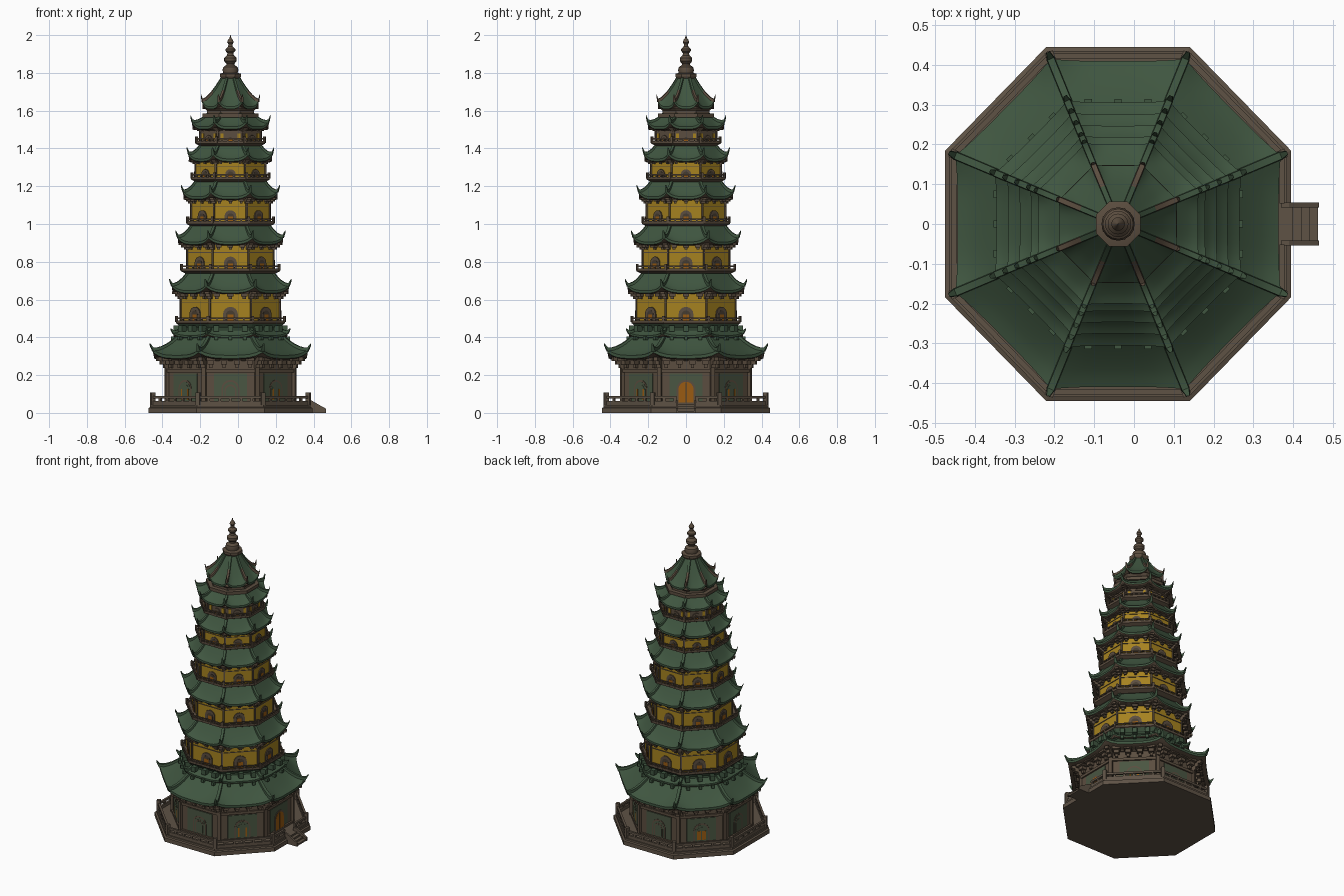
import bpy, bmesh, math
from mathutils import Vector

if "Cube" in bpy.data.objects:
    bpy.data.objects.remove(bpy.data.objects["Cube"])

CX = -0.04                       # tower axis; the steps extend to +x
K = math.tan(math.pi / 8)        # half side length of an octagon per unit apothem


def mat(name, rgb):
    m = bpy.data.materials.new(name)
    m.diffuse_color = (*rgb, 1)
    m.use_nodes = True
    m.node_tree.nodes["Principled BSDF"].inputs["Base Color"].default_value = m.diffuse_color
    return m


MATS = [mat("roof green", (0.050, 0.092, 0.051)), mat("timber brown", (0.105, 0.075, 0.050)),
        mat("wall yellow", (0.38, 0.225, 0.014)), mat("door orange", (0.32, 0.105, 0.006)),
        mat("panel green", (0.068, 0.092, 0.054)), mat("stone brown", (0.112, 0.085, 0.060)),
        mat("dark recess", (0.062, 0.046, 0.030))]
GREEN, BROWN, YELLOW, ORANGE, PANEL, STONE, DARK = range(7)


def P(k, a, s, z):
    """Point on side k: a outward, s sideways, z up."""
    q = k * math.pi / 4
    return Vector((CX + a * math.cos(q) - s * math.sin(q), a * math.sin(q) + s * math.cos(q), z))


def finish(name, bm, smooth=False, stretch=1.0):
    for v in bm.verts:
        v.co.y *= stretch
    bmesh.ops.recalc_face_normals(bm, faces=bm.faces)
    me = bpy.data.meshes.new(name)
    bm.to_mesh(me)
    bm.free()
    for m in MATS:
        me.materials.append(m)
    ob = bpy.data.objects.new(name, me)
    bpy.context.collection.objects.link(ob)
    if smooth:
        bpy.ops.object.select_all(action='DESELECT')
        bpy.context.view_layer.objects.active = ob
        ob.select_set(True)
        bpy.ops.object.shade_smooth_by_angle(angle=math.radians(30))


def skin(bm, rings, m, caps=True):
    """Join closed rings of points into a solid."""
    vs = [[bm.verts.new(p) for p in r] for r in rings]
    n = len(vs[0])
    fs = [bm.faces.new((a[i], a[(i + 1) % n], b[(i + 1) % n], b[i]))
          for a, b in zip(vs, vs[1:]) for i in range(n)]
    if caps:
        fs += [bm.faces.new(vs[0][::-1]), bm.faces.new(vs[-1])]
    for f in fs:
        f.material_index = m


def plate(bm, k, outline, a0, a1, m):
    skin(bm, [[P(k, a, s, z) for s, z in outline] for a in (a0, a1)], m)


def box(bm, k, a0, a1, s0, s1, z0, z1, m):
    plate(bm, k, [(s0, z0), (s1, z0), (s1, z1), (s0, z1)], a0, a1, m)


def octagon(bm, profile, m):
    skin(bm, [[P(k, a, a * K, z) for k in range(8)] for a, z in profile], m)


def arch(w, z0, h, n=8):
    """Round-headed opening outline, half width w."""
    return [(-w, z0), (w, z0)] + [(w * math.cos(i * math.pi / n), z0 + h - w + w * math.sin(i * math.pi / n))
                                  for i in range(n + 1)]


def corner_post(bm, k, a, w, z0, z1, m):
    r = a / math.cos(math.pi / 8)
    box(bm, k + 0.5, r - w, r + w, -w, w, z0, z1, m)


def roof(name, tip, zo, ai, zi, lift, curve=1.3, tipmat=GREEN, thick=0.02, stretch=1.0):
    """Swept octagonal roof with upturned corners, hip ridges and curled tips."""
    bm = bmesh.new()
    ao = tip * 0.95
    N, R = 10, 6

    def surf(k, s, u, dz=0):
        c = abs(s) ** 3.5 * (1 - u) ** 2
        a = ao + (ai - ao) * u + tip * 0.013 * c
        return P(k, a, s * a * K, zo + (zi - zo) * u ** curve + lift * 0.5 * c + dz)

    cols = [(k, -1 + 2 * i / N) for k in range(8) for i in range(N)]
    skin(bm, [[surf(k, s, j / R) for k, s in cols] for j in range(R + 1)], GREEN, False)
    skin(bm, [[surf(k, s, 0, -thick * d) for k, s in cols] for d in (0, 0.65)], GREEN, False)
    skin(bm, [[surf(k, s, 0, -thick * 0.65) for k, s in cols],
              [surf(k, s, 0.08, -thick) for k, s in cols],
              [surf(k, s, 0.7, -thick - (zi - zo) * 0.7 ** curve) for k, s in cols]], BROWN, False)
    bmesh.ops.remove_doubles(bm, verts=bm.verts, dist=1e-5)
    # hip ridges ending in curled tips
    w = 0.006 + tip * 0.012
    for k in range(8):
        pts = [surf(k, 1, j / R) for j in range(R, -1, -1)]
        out = P(k + 0.5, 1, 0, 0) - Vector((CX, 0, 0))
        side = Vector((-out.y, out.x, 0))
        pts.append(pts[-1] + out * tip * 0.042 + Vector((0, 0, lift * 0.45)))
        rings = []
        for i, p in enumerate(pts):
            f = w if i < len(pts) - 1 else w * 0.45
            rings.append([p + side * x * f + Vector((0, 0, y * f))
                          for x, y in ((-1, -1), (1, -1), (0.8, 1.0), (-0.8, 1.0))])
        if tipmat == GREEN:
            skin(bm, rings, GREEN)
        else:
            skin(bm, rings[:4], GREEN)
            skin(bm, rings[3:], tipmat)
    finish(name, bm, True, stretch)


def brackets(name, a, z0, z1, reach, n):
    """Stepped bracket sets below an eave plus a beam."""
    bm = bmesh.new()
    h = (z1 - z0) / 3
    octagon(bm, [(a + .006, z1 - h), (a + reach * .55, z1), (a * .8, z1)], BROWN)
    for k in range(8):
        for i in range(n):
            s = (i + 0.5 - n / 2) * 2 * a * K / n
            for j in range(3):
                g = a * K / n * (0.25 + 0.22 * j)
                box(bm, k, a - .01, a + reach * (j + 1) / 3.4, s - g, s + g, z0 + j * h, z0 + (j + 1) * h, BROWN)
        for j in range(3):
            r = a / math.cos(math.pi / 8)
            box(bm, k + .5, r - .02, r + reach * (j + 1) / 2.8, -.012, .012, z0 + j * h, z0 + (j + 1) * h, BROWN)
    finish(name, bm)


def railing(name, a, z0, h, n, w, m, gap_side=None, stretch=1.0):
    bm = bmesh.new()
    for k in range(8):
        L = a * K
        corner_post(bm, k, a, w, z0, z0 + h * 1.4, m)
        spans = [(-L, -.05), (.05, L)] if k == gap_side else [(-L, L)]
        for s0, s1 in spans:
            for f0, f1 in ((0, .42), (.72, 1)):
                box(bm, k, a - w * .6, a + w * .6, s0, s1, z0 + h * f0, z0 + h * f1, m)
        for i in range(n + 1):
            s = -L + 2 * L * i / n
            if k != gap_side or abs(s) > .045:
                box(bm, k, a - w * .5, a + w * .5, s - w * .6, s + w * .6, z0, z0 + h, m)
    finish(name, bm, False, stretch)


# stone platform with steps on +x
bm = bmesh.new()
octagon(bm, [(.435, 0), (.435, .026), (.425, .03), (.425, .042), (.30, .042)], STONE)
finish("platform", bm, False, 1.025)
bm = bmesh.new()
for i in range(4):
    box(bm, 0, .41, .503 - i * .021, -.042, .042, i * .011, (i + 1) * .011, STONE)
for s in (-.048, .048):
    skin(bm, [[P(0, a, s + d, z) for a, z in ((.41, 0), (.506, 0), (.506, .022), (.43, .065), (.41, .065))]
              for d in (-.006, .006)], STONE)
finish("entrance_steps", bm)
railing("platform_railing", .412, .042, .048, 6, .011, STONE, 0, 1.025)

# ground storey: panelled walls, windows and a door on +x
bm = bmesh.new()
A = .335
octagon(bm, [(A + .01, .04), (A + .01, .055), (A, .056), (A, .30)], BROWN)
for k in range(8):
    corner_post(bm, k, A, .011, .04, .27, BROWN)
    box(bm, k, A, A + .004, -.088, .088, .06, .208, PANEL)
    box(bm, k, A, A + .009, -A * K, A * K, .215, .232, BROWN)
    if k == 0:
        plate(bm, k, arch(.05, .045, .13), A, A + .007, BROWN)
        plate(bm, k, arch(.04, .045, .12), A, A + .009, ORANGE)
        box(bm, k, A, A + .0098, -.002, .002, .045, .162, DARK)
    else:
        plate(bm, k, arch(.048, .06, .115), A, A + .006, BROWN)
        plate(bm, k, arch(.04, .06, .105), A, A + .007, PANEL)
        plate(bm, k, arch(.031, .066, .085), A, A + .008, BROWN if k % 2 == 0 else PANEL)
        if k % 2:
            # partly opened shutters
            x = .026 if k == 3 else .010
            for s in (-.028 + x / 2, .028 - x / 2):
                box(bm, k, A, A + .009, s - x / 2, s + x / 2, .068, .126, ORANGE)
        else:
            plate(bm, k, arch(.025, .07, .072), A, A + .009, PANEL)
finish("ground_storey", bm)
brackets("ground_brackets", A, .238, .295, .055, 4)
roof("ground_roof", .425, .305, .275, .405, .06, thick=.025, stretch=1.015)

# green bracket tier carrying the first gallery
roof("gallery_skirt_roof", .315, .41, .25, .455, .035, thick=.016)
bm = bmesh.new()
octagon(bm, [(.265, .39), (.265, .45), (.285, .475), (.2, .475)], GREEN)
for k in range(8):
    for i in range(3):
        s = (i - 1) * .075
        box(bm, k, .26, .302, s - .014, s + .014, .43, .462, GREEN)
        box(bm, k, .26, .314, s - .009, s + .009, .385, .405, GREEN)
finish("gallery_brackets", bm)

# upper storeys: wall apothem, floor z, eave z, eave tip apothem, roof top z, gallery apothem, wall colour
STOREYS = [(.262, .475, .648, .322, .745, .285, YELLOW), (.228, .75, .905, .290, .995, .258, YELLOW),
           (.208, 1.0, 1.145, .260, 1.23, .228, YELLOW), (.185, 1.235, 1.345, .230, 1.42, .204, YELLOW),
           (.160, 1.425, 1.515, .211, 1.58, .180, BROWN)]
for n, (a, z0, ze, tip, zt, g, col) in enumerate(STOREYS, 2):
    nxt = STOREYS[n - 1][0] if n < 6 else .125
    h = ze - z0
    bm = bmesh.new()
    octagon(bm, [(a, z0 - .02), (a, ze + .02)], col)
    for k in range(8):
        corner_post(bm, k, a, .005, z0, ze, BROWN)
        box(bm, k, a, a + .004, -a * K, a * K, z0 + h * .63, z0 + h * .655, BROWN)
        w = a * .15
        plate(bm, k, arch(w, z0, h * .5), a, a + .006, BROWN)
        plate(bm, k, arch(w * .62, z0, h * .39), a, a + .007, DARK)
        box(bm, k, a, a + .008, -w * .4, w * .4, z0, z0 + h * .27, ORANGE)
        if col == BROWN:
            for s in (-1, 1):
                box(bm, k, a, a + .004, s * a * .28 - .008, s * a * .28 + .008, z0 + .02, z0 + h * .6, YELLOW)
    finish(f"storey_{n}_walls", bm)
    bm = bmesh.new()
    octagon(bm, [(g - .02, z0 - .012), (g + .004, z0), (g + .004, z0 + .007), (a - .02, z0 + .007)], BROWN)
    finish(f"storey_{n}_gallery", bm)
    railing(f"storey_{n}_railing", g, z0 + .005, .024, 5, .006, BROWN)
    brackets(f"storey_{n}_brackets", a, z0 + h * .74, ze - .005, (tip - a) * .7, 3)
    roof(f"storey_{n}_roof", tip, ze, nxt * .98, zt, .06)

# top storey and steep crowning roof
bm = bmesh.new()
octagon(bm, [(.148, 1.565), (.148, 1.585), (.125, 1.586), (.125, 1.60), (.138, 1.615), (.1, 1.63)], BROWN)
finish("top_storey", bm)
roof("crown_roof", .155, 1.622, .04, 1.785, .062, 1.2, BROWN)

# stacked finial
bm = bmesh.new()
octagon(bm, [(.046, 1.765), (.056, 1.782), (.056, 1.795), (.04, 1.80)], BROWN)
prof = [(.036, 1.79), (.042, 1.815), (.038, 1.83), (.022, 1.842), (.022, 1.85), (.033, 1.862), (.033, 1.878),
        (.018, 1.893), (.016, 1.905), (.026, 1.916), (.026, 1.926), (.012, 1.94), (.011, 1.952), (.017, 1.962),
        (.013, 1.974), (.005, 1.985), (.001, 2.0)]
skin(bm, [[Vector((CX + r * math.cos(i * math.pi / 8), r * math.sin(i * math.pi / 8), z)) for i in range(16)]
          for r, z in prof], BROWN)
finish("finial", bm, True)
